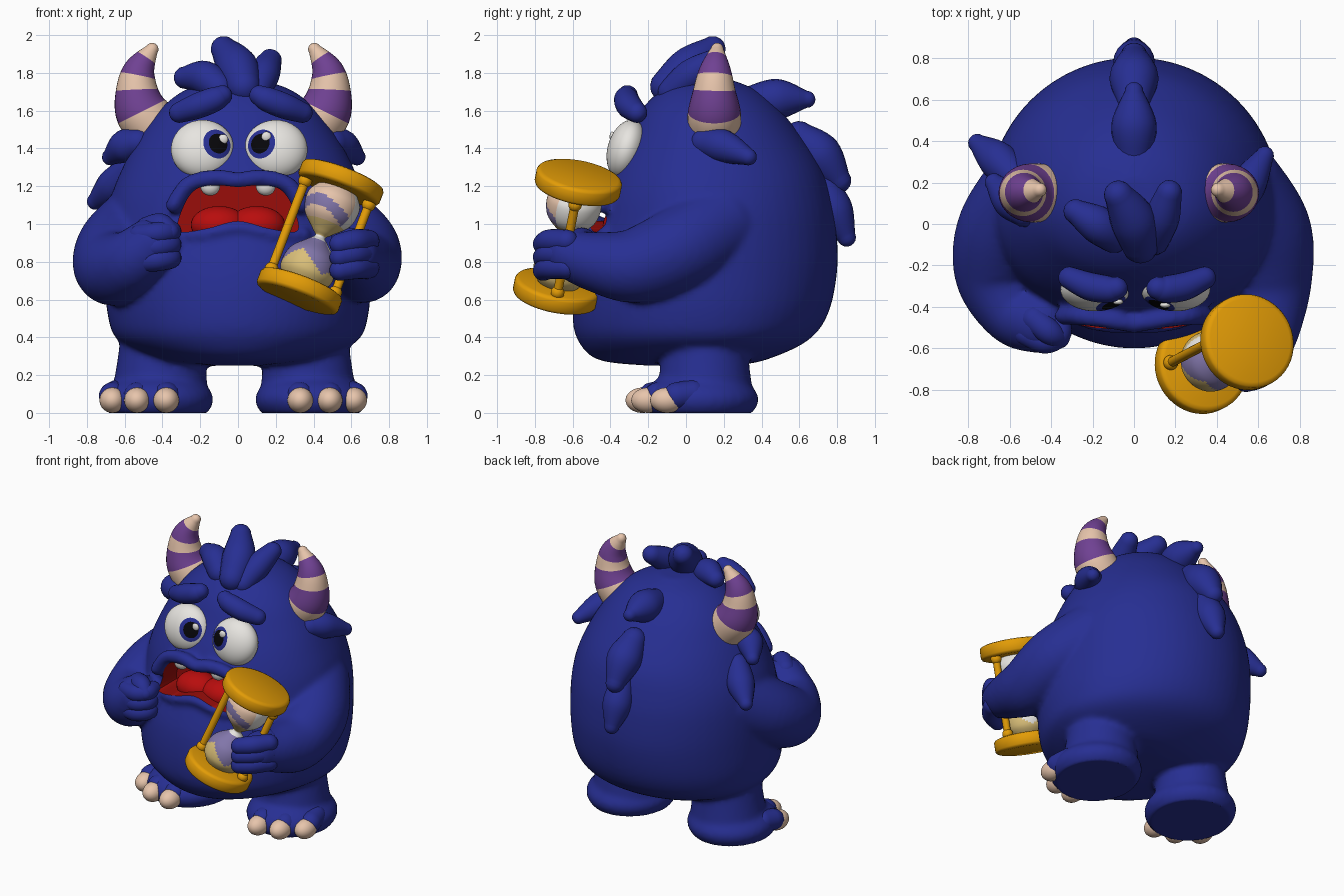
import bpy, bmesh, math
from mathutils import Vector, Matrix

if "Cube" in bpy.data.objects:
    bpy.data.objects.remove(bpy.data.objects["Cube"])


def material(name, rgb):
    m = bpy.data.materials.new(name)
    m.use_nodes = True
    m.diffuse_color = (*rgb, 1)
    m.node_tree.nodes["Principled BSDF"].inputs["Base Color"].default_value = (*rgb, 1)
    return m


BLUE = material("blue fur", (.02, .028, .29))
CREAM = material("cream horn", (.82, .57, .42))
PURPLE = material("purple stripe", (.16, .053, .29))
GOLD = material("gold frame", (.77, .335, .002))
WHITE = material("eye white", (.9, .88, .84))
BLACK = material("pupil black", (.002, .002, .003))
TONGUE = material("tongue red", (.48, .004, .004))
MOUTH = material("mouth red", (.32, .004, .003))
LILAC = material("lilac glass", (.22, .18, .4))
SAND = material("sand", (.7, .52, .19))


def finish(name, bm, mats):
    bmesh.ops.recalc_face_normals(bm, faces=bm.faces)
    me = bpy.data.meshes.new(name)
    bm.to_mesh(me)
    bm.free()
    for m in mats:
        me.materials.append(m)
    ob = bpy.data.objects.new(name, me)
    bpy.context.collection.objects.link(ob)
    return ob


def spline(pts, n=6):
    """Smooth path through points of any dimension."""
    out = []
    for i in range(len(pts) - 1):
        a, b, c, d = (pts[max(0, min(len(pts) - 1, k))] for k in range(i - 1, i + 3))
        for s in range(n):
            t = s / n
            out.append(tuple(q + .5 * t * (r - p + t * (2*p - 5*q + 4*r - u + t * (3*(q - r) + u - p)))
                             for p, q, r, u in zip(a, b, c, d)))
    return out + [tuple(pts[-1])]


def loft(name, rings, mats, rule=None):
    """Skin a list of rings; rule picks the material from ring and side number."""
    bm = bmesh.new()
    vs = [[bm.verts.new(p) for p in ring] for ring in rings]
    n = len(vs[0])
    for i in range(len(vs) - 1):
        for j in range(n):
            k = (j + 1) % n
            f = bm.faces.new((vs[i][j], vs[i][k], vs[i + 1][k], vs[i + 1][j]))
            f.material_index = rule(i, j) if rule else 0
    bm.faces.new(vs[0])
    bm.faces.new(vs[-1])
    return finish(name, bm, mats)


def circle(n):
    return [(math.cos(2 * math.pi * j / n), math.sin(2 * math.pi * j / n)) for j in range(n)]


def tube(name, pts, mats=(BLUE,), rule=None, n=20):
    """Round-ended tube through (x, y, z, radius) points."""
    path = [(Vector(p[:3]), p[3]) for p in spline(pts)]
    t0 = (path[1][0] - path[0][0]).normalized()
    t1 = (path[-1][0] - path[-2][0]).normalized()
    caps = [math.radians(a) for a in (85, 65, 45, 22)]
    start = [(path[0][0] - t0 * path[0][1] * math.sin(a), path[0][1] * math.cos(a)) for a in caps]
    end = [(path[-1][0] + t1 * path[-1][1] * math.sin(a), path[-1][1] * math.cos(a)) for a in caps[::-1]]
    path = start + path + end
    q, prev, rings = t0.to_track_quat('Z', 'Y'), t0, []
    for i, (c, r) in enumerate(path):
        t = (path[min(i + 1, len(path) - 1)][0] - path[max(i - 1, 0)][0]).normalized()
        q = prev.rotation_difference(t) @ q
        prev = t
        rings.append([c + q @ Vector((r * x, r * y, 0)) for x, y in circle(n)])
    return loft(name, rings, mats, rule)


def ball(name, c, radii, mat):
    bm = bmesh.new()
    m = Matrix.Translation(c) @ Matrix.Diagonal((*radii, 1))
    bmesh.ops.create_uvsphere(bm, u_segments=32, v_segments=20, radius=1, matrix=m)
    return finish(name, bm, [mat])


# Torso: height, half width, front y, back y
MID = .1
PROFILE = spline([(.25, .16, -.2, .25), (.28, .42, -.46, .42), (.38, .63, -.57, .64), (.52, .69, -.6, .75),
                  (.75, .705, -.575, .8), (.98, .7, -.495, .795), (1.15, .67, -.455, .765), (1.3, .61, -.4, .715),
                  (1.45, .53, -.32, .62), (1.6, .42, -.24, .5), (1.71, .28, -.13, .37), (1.77, .1, 0, .22)])
parts = [loft("body", [[(w * c, MID + s * (yb - MID if s > 0 else MID - yf), z) for c, s in circle(64)]
                       for z, w, yf, yb in PROFILE], (BLUE,))]


def front_y(x, z):
    _, w, yf, _ = min(PROFILE, key=lambda p: abs(p[0] - z))
    return MID - (MID - yf) * math.sqrt(max(0, 1 - (x / w) ** 2))


# Arms
parts.append(tube("right_arm", [(-.48, .18, 1, .24), (-.63, -.03, .87, .225), (-.66, -.24, .77, .205),
                                (-.57, -.42, .8, .17), (-.46, -.48, .89, .145)], n=32))
parts.append(tube("left_arm", [(.48, .18, 1, .24), (.63, -.03, .87, .225), (.66, -.27, .78, .2),
                               (.65, -.48, .8, .16), (.62, -.62, .84, .13)], n=32))
# Legs and feet
for s, ox in ((-1, -.04), (1, 0)):
    parts.append(tube("leg", [(s * .36 + ox, .1, .5, .21), (s * .365 + ox, .1, .3, .23),
                              (s * .37 + ox, .1, .14, .25)], n=32))
    parts.append(ball("foot", (s * .385 + ox, .07, .07), (.295, .315, .15), BLUE))
# Overhanging upper lip and lower lip
for pts, r, out in ([(-.34, 1.1), (-.26, 1.21), (-.12, 1.245), (0, 1.23), (.12, 1.245), (.26, 1.21), (.34, 1.1)],
                    .045, .05), \
                   ([(-.35, .945), (-.18, .945), (0, .98), (.18, .945), (.35, .945)], .036, -.005):
    parts.append(tube("lip", [(x, front_y(x, z) - out, z, r) for x, z in pts]))

# Fuse the skin into one smooth surface with flat soles
bpy.ops.object.select_all(action='DESELECT')
for ob in parts:
    ob.select_set(True)
body = parts[0]
bpy.context.view_layer.objects.active = body
bpy.ops.object.join()
remesh = body.modifiers.new("fuse", 'REMESH')
remesh.mode, remesh.voxel_size, remesh.use_smooth_shade = 'VOXEL', .018, True
soften = body.modifiers.new("soften", 'SMOOTH')
soften.factor, soften.iterations = .5, 6
for name in ("fuse", "soften"):
    bpy.ops.object.modifier_apply(modifier=name)
for v in body.data.vertices:
    v.co.z = max(v.co.z, 0)
body.data.materials.clear()
for m in (BLUE, MOUTH):
    body.data.materials.append(m)

# Open mouth
outline = spline([(0, 1.195), (.12, 1.205), (.22, 1.185), (.285, 1.1), (.315, .965), (.17, .975), (0, 1.015),
                  (-.17, .975), (-.315, .965), (-.285, 1.1), (-.22, 1.185), (-.12, 1.205), (0, 1.195)], 5)[:-1]
cutter = loft("mouth_cutter", [[(x, y, z) for x, z in outline] for y in (-.9, -.25)], (BLUE, MOUTH))
for p in cutter.data.polygons:
    p.material_index = 1
cutter.hide_render = True
cut = body.modifiers.new("mouth", 'BOOLEAN')
cut.operation, cut.object, cut.solver = 'DIFFERENCE', cutter, 'EXACT'
bpy.context.view_layer.objects.active = body
bpy.ops.object.modifier_apply(modifier="mouth")
bpy.data.objects.remove(cutter)
for s in (-1, 1):
    ball("tongue_half", (s * .1, -.32, .995), (.15, .12, .1), TONGUE)
    ball("tooth", (s * .147, front_y(.15, 1.2) - .015, 1.2), (.052, .04, .05), WHITE)

# Eyes, with the pole of each ball along the gaze
for s, cx in ((-1, -.187), (1, .2)):
    bm = bmesh.new()
    bmesh.ops.create_uvsphere(bm, u_segments=40, v_segments=36, radius=1)
    for f in bm.faces:
        a = math.degrees(f.calc_center_median().angle(Vector((0, 0, 1))))
        f.material_index = 2 if a < 19 else 1 if a < 32 else 0
    gaze = Vector((-s * .52, -.86, .06)).normalized()
    shape = (Matrix.Translation((cx, -.315, 1.395)) @ Matrix.Rotation(math.radians(-16), 4, 'X')
             @ Matrix.Diagonal((.168, .1, .16, 1)))
    bm.transform(shape @ Vector((0, 0, 1)).rotation_difference(gaze).to_matrix().to_4x4())
    finish("eye", bm, (WHITE, BLUE, BLACK))
    glint = (gaze + Vector((.24, 0, .2))).normalized()
    ball("eye_glint", shape @ glint, (.026, .014, .026), WHITE)
    # Worried brow
    tube("brow", [(s * .325 + .015, -.26, 1.59, .055), (s * .23 + .015, -.3, 1.625, .068),
                  (s * .14 + .015, -.315, 1.66, .066), (s * .1 + .015, -.31, 1.68, .055)])

    # Striped horns
    def stripe(i, j):
        return int(10 <= i < 16 or 20 <= i < 25)
    tube("horn", [(s * .41 - .025, .15, 1.5, .14), (s * .485 - .025, .15, 1.595, .14),
                  (s * .51 - .025, .15, 1.71, .112), (s * .495 - .025, .155, 1.82, .083),
                  (s * .43 - .025, .165, 1.925, .034)], (CREAM, PURPLE), stripe, 32)
    # Toes and claws
    for x, y in ((.33, -.23), (.485, -.2), (.615, -.1)):
        x = s * x - (.05 if s < 0 else 0)
        ball("toe_claw", (x, y, .067), (.068, .09, .067), CREAM)
        tube("toe", [(x, y + .05, .09, .072), (x * .96, y + .14, .1, .075)])

# Fur tufts: root, belly, tip
TUFTS = {
    "crown_tuft": [(.03, -.1, 1.73, .09), (-.005, .02, 1.83, .11), (-.075, .14, 1.925, .07)],
    "right_crown_tuft": [(-.1, -.06, 1.72, .08), (-.18, .0, 1.775, .09), (-.28, .06, 1.775, .06)],
    "left_crown_tuft": [(.1, -.08, 1.7, .07), (.135, .03, 1.79, .085), (.17, .15, 1.865, .062)],
    "upper_back_tuft": [(0, .34, 1.64, .09), (0, .49, 1.66, .108), (0, .64, 1.66, .045)],
    "middle_back_tuft": [(0, .6, 1.46, .085), (0, .71, 1.36, .118), (0, .81, 1.23, .065)],
    "lower_back_tuft": [(0, .72, 1.22, .075), (0, .785, 1.07, .1), (0, .85, .93, .05)],
    "left_ear_tuft": [(.5, .1, 1.43, .075), (.555, .2, 1.41, .088), (.63, .33, 1.355, .045)],
    "right_ear_tuft": [(-.53, .06, 1.43, .075), (-.6, .12, 1.41, .088), (-.675, .2, 1.355, .045)],
    "right_side_tuft": [(-.57, .22, 1.29, .075), (-.66, .31, 1.2, .092), (-.755, .39, 1.12, .045)],
}
for name, pts in TUFTS.items():
    tube(name, pts)

# Fingers and thumbs
for i in range(3):
    z = .8 + .07 * i
    tube("right_finger", [(-.52, -.53, z, .058), (-.43, -.565, z + .01, .06), (-.36, -.53, z + .02, .058),
                          (-.36, -.46, z + .02, .05)])
    tube("left_finger", [(.69, -.63, z - .03, .06), (.62, -.72, z - .03, .062), (.54, -.755, z - .045, .056)])
tube("right_thumb", [(-.48, -.46, .97, .068), (-.41, -.52, .995, .062), (-.36, -.55, .96, .05)])
tube("left_thumb", [(.66, -.58, .9, .06), (.6, -.56, .93, .05), (.54, -.53, .93, .045)])

# Hourglass, built upright and tilted onto its axis
top, base = Vector((.545, -.57, 1.22)), Vector((.325, -.685, .645))
axis = top - base
half = axis.length / 2
place = Matrix.Translation((top + base) / 2) @ Vector((0, 0, 1)).rotation_difference(axis).to_matrix().to_4x4()


def lathe(name, profile, mats, rule=None, n=48):
    return loft(name, [[place @ Vector((r * x, r * y, h)) for x, y in circle(n)] for r, h in profile], mats, rule)


for name, h in (("top_cap", half), ("bottom_cap", -half)):
    lathe(name, [(.205, h - .047), (.223, h - .04), (.23, h - .028), (.23, h + .028), (.223, h + .04),
                 (.205, h + .047)], (GOLD,))
GLASS = spline([(.1, -.28), (.145, -.21), (.13, -.11), (.055, -.03), (.028, 0), (.055, .03),
                (.13, .11), (.145, .21), (.1, .28)], 8)


def glass_colour(i, j):
    h = GLASS[i][1]
    behind = j < 22 or j >= 43
    if h > 0:
        band = .13 + .03 * math.sin(j / 4)
        if h < .07:
            return 2
        return 3 if behind else 1 if abs(h - band) < .03 else 0
    zigzag = -.22 + .1 * abs((j / 8) % 2 - 1)
    if h < zigzag:
        return 2
    return 3 if behind or h > -.03 else 1


lathe("glass", GLASS, (CREAM, LILAC, SAND, WHITE), glass_colour)
for x in (-.18, .18):
    post = [place @ Vector((x, 0, h)) for h in (-half, half)]
    tube("post", [(*p, .024) for p in post], (GOLD,))
    for h in (-half + .06, half - .06):
        ball("post_knob", place @ Vector((x, 0, h)), (.036,) * 3, GOLD)

# Smooth shading with crisp edges kept
bpy.ops.object.select_all(action='DESELECT')
for ob in bpy.context.scene.objects:
    if ob.type == 'MESH':
        ob.select_set(True)
        bpy.context.view_layer.objects.active = ob
bpy.ops.object.shade_smooth_by_angle(angle=math.radians(40))
